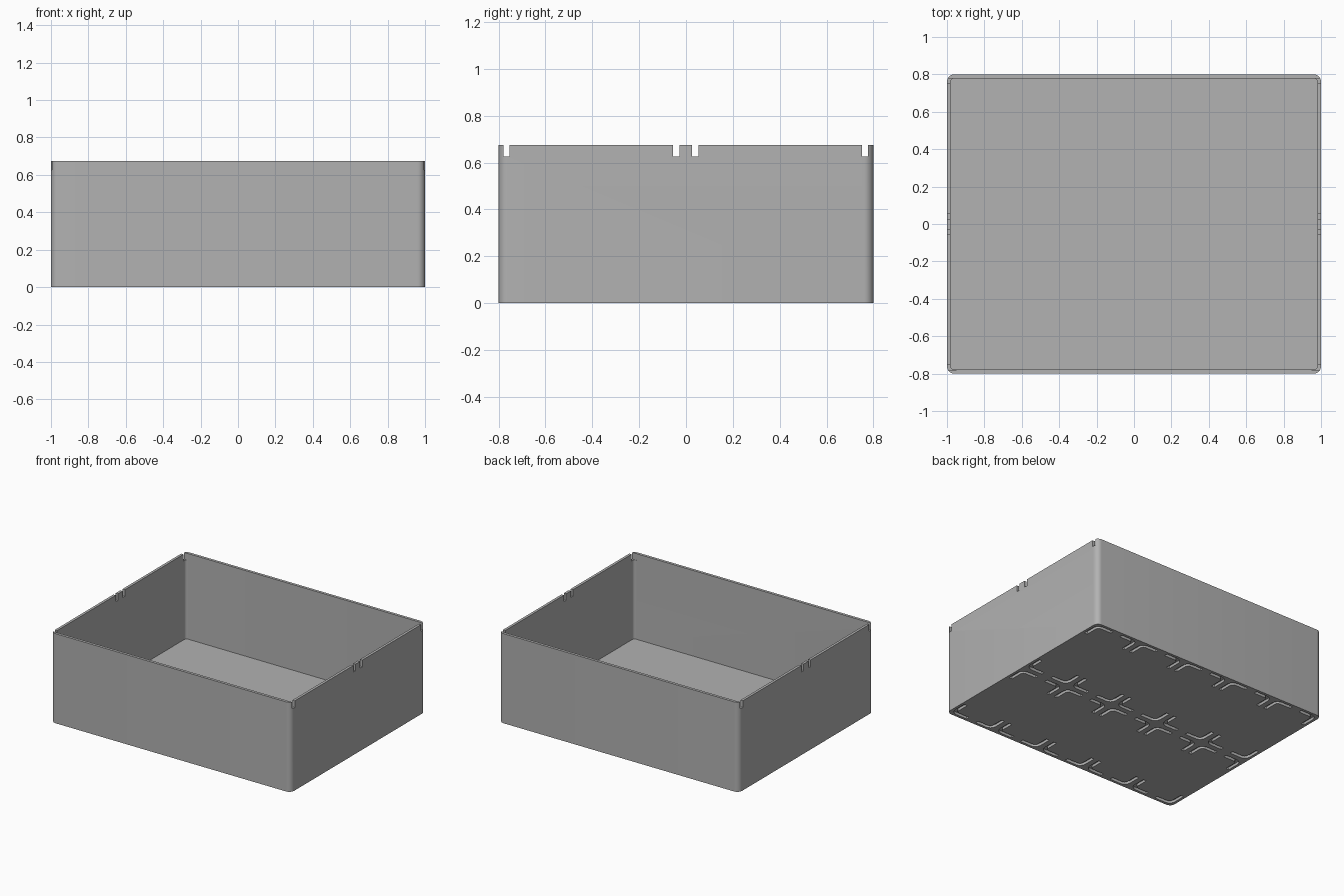
import bpy
import bmesh
from math import sin, cos, pi
from mathutils import Vector

cube = bpy.data.objects.get("Cube")
if cube:
    bpy.data.objects.remove(cube, do_unlink=True)

WIDTH, DEPTH, HEIGHT = 2.0, 1.6, 0.675
WALL, FLOOR = 0.02, 0.03
COLUMNS, ROWS = 5, 2

grey = bpy.data.materials.new("plain grey")
grey.use_nodes = True
colour = (0.445, 0.445, 0.445, 1)
grey.diffuse_color = colour
grey.node_tree.nodes["Principled BSDF"].inputs["Base Color"].default_value = colour


def arc(cx, cy, r, start, end, steps=8):
    angles = [start + (end - start) * i / steps for i in range(steps + 1)]
    return [Vector((cx + r * cos(a), cy + r * sin(a))) for a in angles]


def rounded_rectangle(w, d, r):
    points = []
    for i, (sx, sy) in enumerate([(1, 1), (-1, 1), (-1, -1), (1, -1)]):
        points += arc(sx * (w / 2 - r), sy * (d / 2 - r), r, i * pi / 2, (i + 1) * pi / 2)
    return points


def add_prism(bm, outline, bottom, top):
    face = bm.faces.new([bm.verts.new((p.x, p.y, bottom)) for p in outline])
    result = bmesh.ops.extrude_face_region(bm, geom=[face])
    for v in result["geom"]:
        if isinstance(v, bmesh.types.BMVert):
            v.co.z = top


def make_object(name, prisms):
    bm = bmesh.new()
    for outline, bottom, top in prisms:
        add_prism(bm, outline, bottom, top)
    bmesh.ops.recalc_face_normals(bm, faces=bm.faces)
    mesh = bpy.data.meshes.new(name)
    bm.to_mesh(mesh)
    bm.free()
    mesh.materials.append(grey)
    obj = bpy.data.objects.new(name, mesh)
    bpy.context.collection.objects.link(obj)
    return obj


def rectangle(x0, x1, y0, y1):
    return [Vector(p) for p in ((x0, y0), (x1, y0), (x1, y1), (x0, y1))]


def corner_groove(cx, cy, sx, sy, inset=0.02, width=0.026, leg=0.14, radius=0.05):
    """L-shaped groove with a rounded bend, tucked into one corner of a cell."""
    centre = inset + radius
    outer = arc(centre, centre, radius, pi, 1.5 * pi, 6)
    inner = arc(centre, centre, radius - width, 1.5 * pi, pi, 6)
    end = inset + leg
    outline = [Vector((inset, end))] + outer + [Vector((end, inset)), Vector((end, inset + width))]
    outline += inner + [Vector((inset + width, end))]
    return [Vector((cx + sx * p.x, cy + sy * p.y)) for p in outline]


# Box body and its hollow
body = make_object("storage_box", [(rounded_rectangle(WIDTH, DEPTH, 0.04), 0, HEIGHT)])
hollow = make_object("hollow_cutter", [
    (rounded_rectangle(WIDTH - 2 * WALL, DEPTH - 2 * WALL - 0.002, 0.02), FLOOR, 1)])

# Rim notches through both end walls
notches = []
for side in (-1, 1):
    x0, x1 = sorted((side * 0.95, side * 1.1))
    for y in (-0.766, -0.042, 0.04, 0.764):
        notches.append((rectangle(x0, x1, y - 0.0135, y + 0.0135), 0.625, 0.8))
notch = make_object("notch_cutter", notches)

# Underside grooves at the four corners of every cell
cell_x, cell_y = WIDTH / COLUMNS, DEPTH / ROWS
grooves = []
for i in range(COLUMNS):
    for j in range(ROWS):
        for a in (0, 1):
            for b in (0, 1):
                x = -WIDTH / 2 + (i + a) * cell_x
                y = -DEPTH / 2 + (j + b) * cell_y
                grooves.append((corner_groove(x, y, 1 - 2 * a, 1 - 2 * b), -0.05, 0.02))
groove = make_object("groove_cutter", grooves)

# Cut the body and discard the cutters
bpy.context.view_layer.objects.active = body
body.select_set(True)
for cutter in (hollow, notch, groove):
    cutter.hide_render = True
    modifier = body.modifiers.new(cutter.name, "BOOLEAN")
    modifier.operation = "DIFFERENCE"
    modifier.solver = "EXACT"
    modifier.object = cutter
    bpy.ops.object.modifier_apply(modifier=modifier.name)
    bpy.data.objects.remove(cutter, do_unlink=True)

bpy.ops.object.shade_smooth_by_angle(angle=pi / 6)
